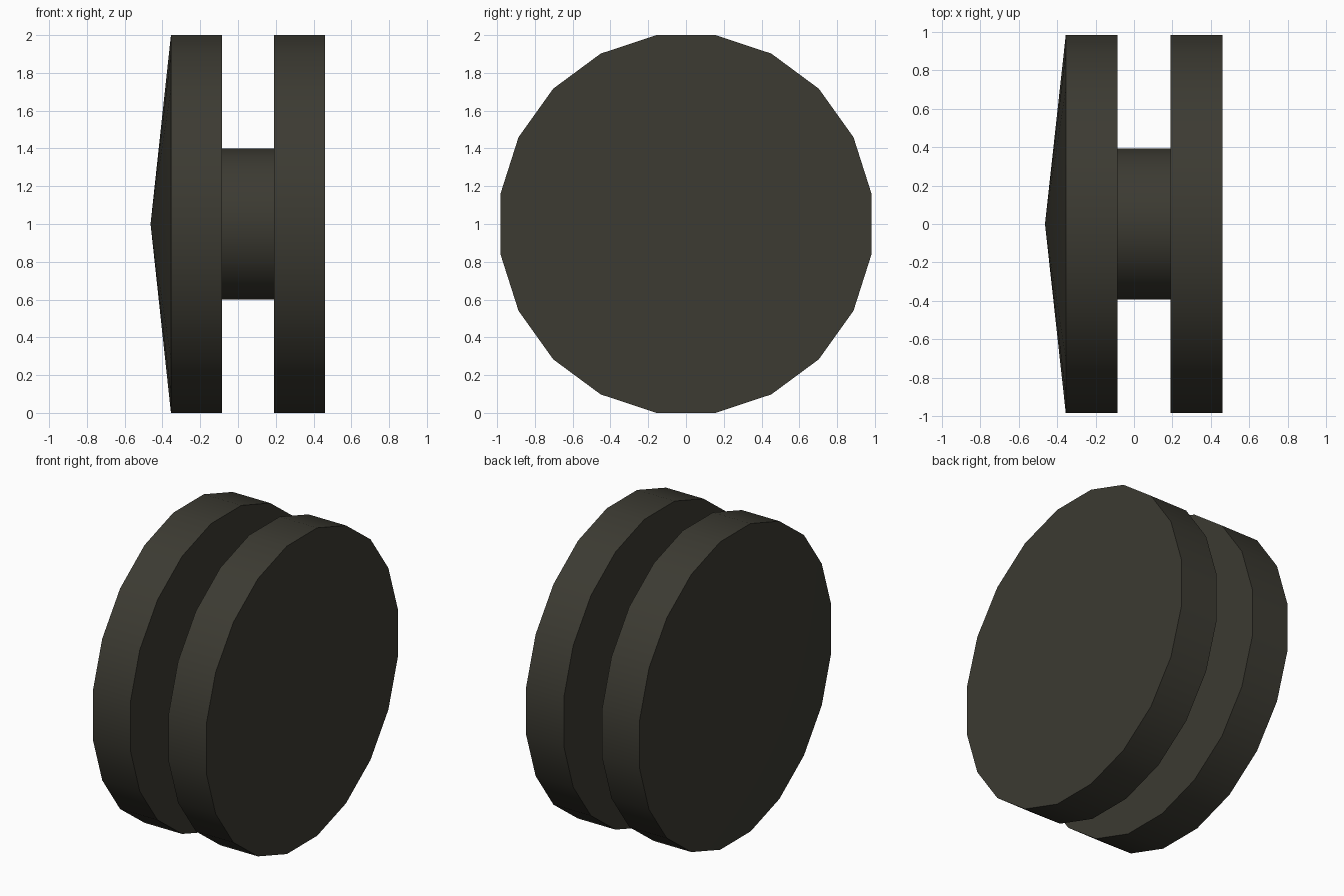
import bpy, bmesh, math

if "Cube" in bpy.data.objects:
    bpy.data.objects.remove(bpy.data.objects["Cube"])

SIDES = 20
mat = bpy.data.materials.new("dark olive grey")
mat.diffuse_color = (0.045, 0.043, 0.032, 1)
mat.use_nodes = True
mat.node_tree.nodes["Principled BSDF"].inputs["Base Color"].default_value = mat.diffuse_color


def turned_part(name, profile):
    """Turn (x, radius) points around the x axis; radius 0 makes a tip, open ends are capped."""
    bm = bmesh.new()
    rings = []
    for x, r in profile:
        if r == 0:
            rings.append([bm.verts.new((x, 0, 1))])
            continue
        ring = []
        for i in range(SIDES):
            a = 2 * math.pi * (i + 0.5) / SIDES
            ring.append(bm.verts.new((x, r * 0.995 * math.cos(a), 1 + r * 1.0125 * math.sin(a))))
        rings.append(ring)
    for a, b in zip(rings, rings[1:]):
        for i in range(SIDES):
            j = (i + 1) % SIDES
            if len(a) == 1:
                bm.faces.new((a[0], b[i], b[j]))
            else:
                bm.faces.new((a[i], a[j], b[j], b[i]))
    for ring in (rings[0], rings[-1]):
        if len(ring) > 1:
            bm.faces.new(ring)
    bmesh.ops.recalc_face_normals(bm, faces=bm.faces)
    me = bpy.data.meshes.new(name)
    bm.to_mesh(me)
    bm.free()
    me.materials.append(mat)
    ob = bpy.data.objects.new(name, me)
    bpy.context.collection.objects.link(ob)
    bpy.ops.object.select_all(action='DESELECT')
    ob.select_set(True)
    bpy.context.view_layer.objects.active = ob
    bpy.ops.object.shade_smooth_by_angle(angle=math.radians(30))
    return ob


# Disc with a shallow pointed face, hub, flat disc
turned_part("pointed_disc", [(-0.463, 0), (-0.355, 1), (-0.085, 1)])
turned_part("hub", [(-0.085, 0.4), (0.19, 0.4)])
turned_part("flat_disc", [(0.19, 1), (0.46, 1)])
